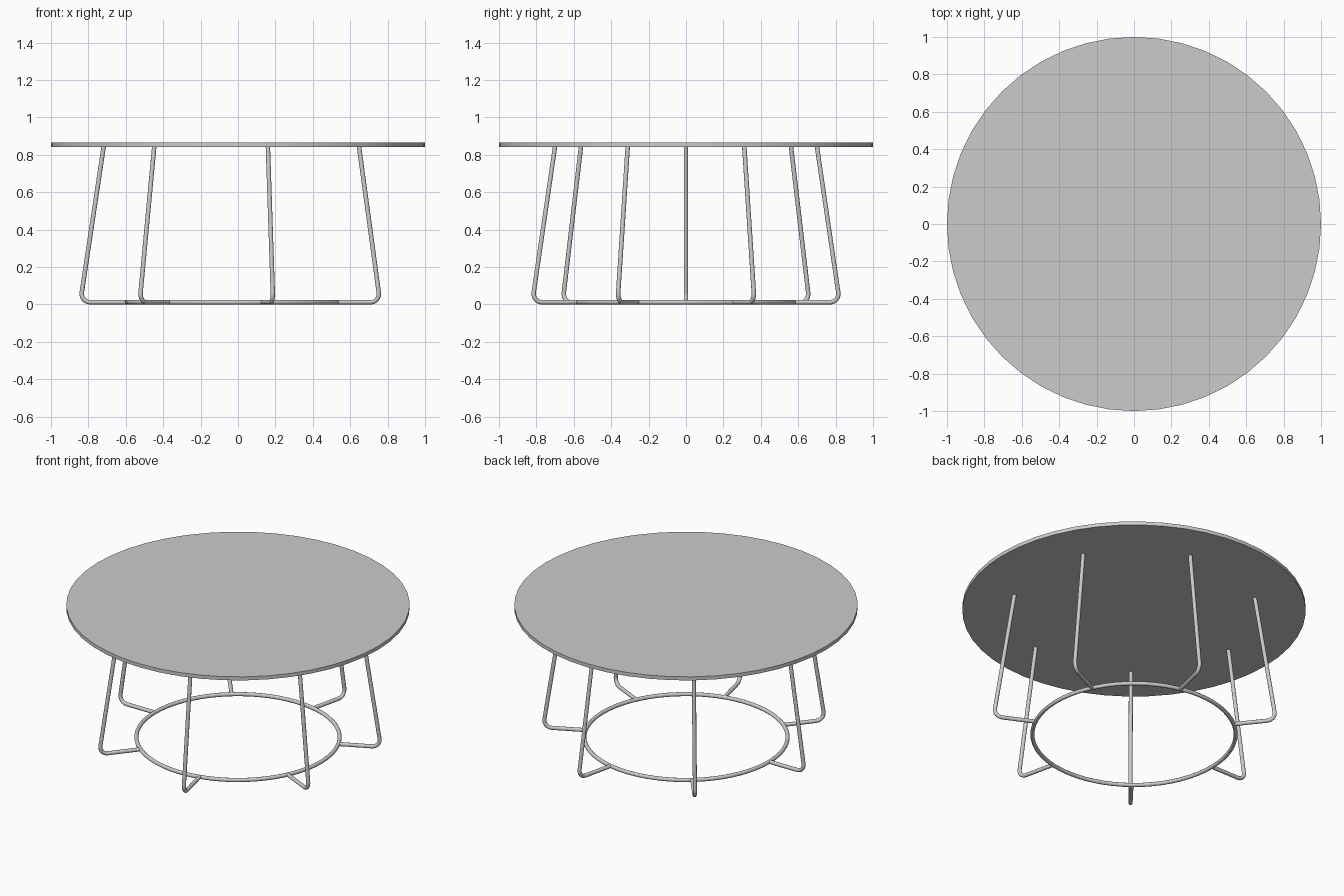
import bpy, math
from mathutils import Vector

if "Cube" in bpy.data.objects:
    bpy.data.objects.remove(bpy.data.objects["Cube"])

TUBE = 0.012
RING_R = 0.592
TOP_Z, BOTTOM_Z = 0.865, 0.842
LEGS = 7


def smooth(obj):
    bpy.ops.object.select_all(action='DESELECT')
    obj.select_set(True)
    bpy.context.view_layer.objects.active = obj
    bpy.ops.object.shade_smooth_by_angle(angle=math.radians(35))


def leg_path(bend=0.045, steps=8):
    """Radial profile: foot bar, rounded corner, leaning upright."""
    start = Vector((RING_R, TUBE))
    corner = Vector((0.843, TUBE))
    end = Vector((0.718, BOTTOM_Z + 0.003))
    a, b = (start - corner).normalized(), (end - corner).normalized()
    half = a.angle(b) / 2
    centre = corner + (a + b).normalized() * bend / math.sin(half)
    lean = math.pi - 2 * half
    arc = []
    for i in range(steps + 1):
        t = -math.pi / 2 + lean * i / steps
        arc.append(centre + bend * Vector((math.cos(t), math.sin(t))))
    return [start] + arc + [end]


# Round table top
bpy.ops.mesh.primitive_cylinder_add(vertices=48, radius=1, depth=TOP_Z - BOTTOM_Z,
                                    location=(0, 0, (TOP_Z + BOTTOM_Z) / 2))
top = bpy.context.object
top.name = "table_top"
smooth(top)

# Floor ring
bpy.ops.mesh.primitive_torus_add(major_radius=RING_R, minor_radius=TUBE,
                                 major_segments=64, minor_segments=12,
                                 location=(0, 0, TUBE))
ring = bpy.context.object
ring.name = "base_ring"
smooth(ring)

# Bent tube legs, one pointing to -x
path = leg_path()
for k in range(LEGS):
    ang = math.pi + k * 2 * math.pi / LEGS
    curve = bpy.data.curves.new(f"leg_{k + 1}", 'CURVE')
    curve.dimensions = '3D'
    curve.bevel_depth = TUBE
    curve.bevel_resolution = 4
    curve.use_fill_caps = True
    spline = curve.splines.new('POLY')
    spline.points.add(len(path) - 1)
    for p, (r, z) in zip(spline.points, path):
        p.co = (r * math.cos(ang), r * math.sin(ang), z, 1)
    spline.use_smooth = True
    leg = bpy.data.objects.new(f"leg_{k + 1}", curve)
    bpy.context.collection.objects.link(leg)
    bpy.ops.object.select_all(action='DESELECT')
    leg.select_set(True)
    bpy.context.view_layer.objects.active = leg
    bpy.ops.object.convert(target='MESH')
    smooth(bpy.context.object)
